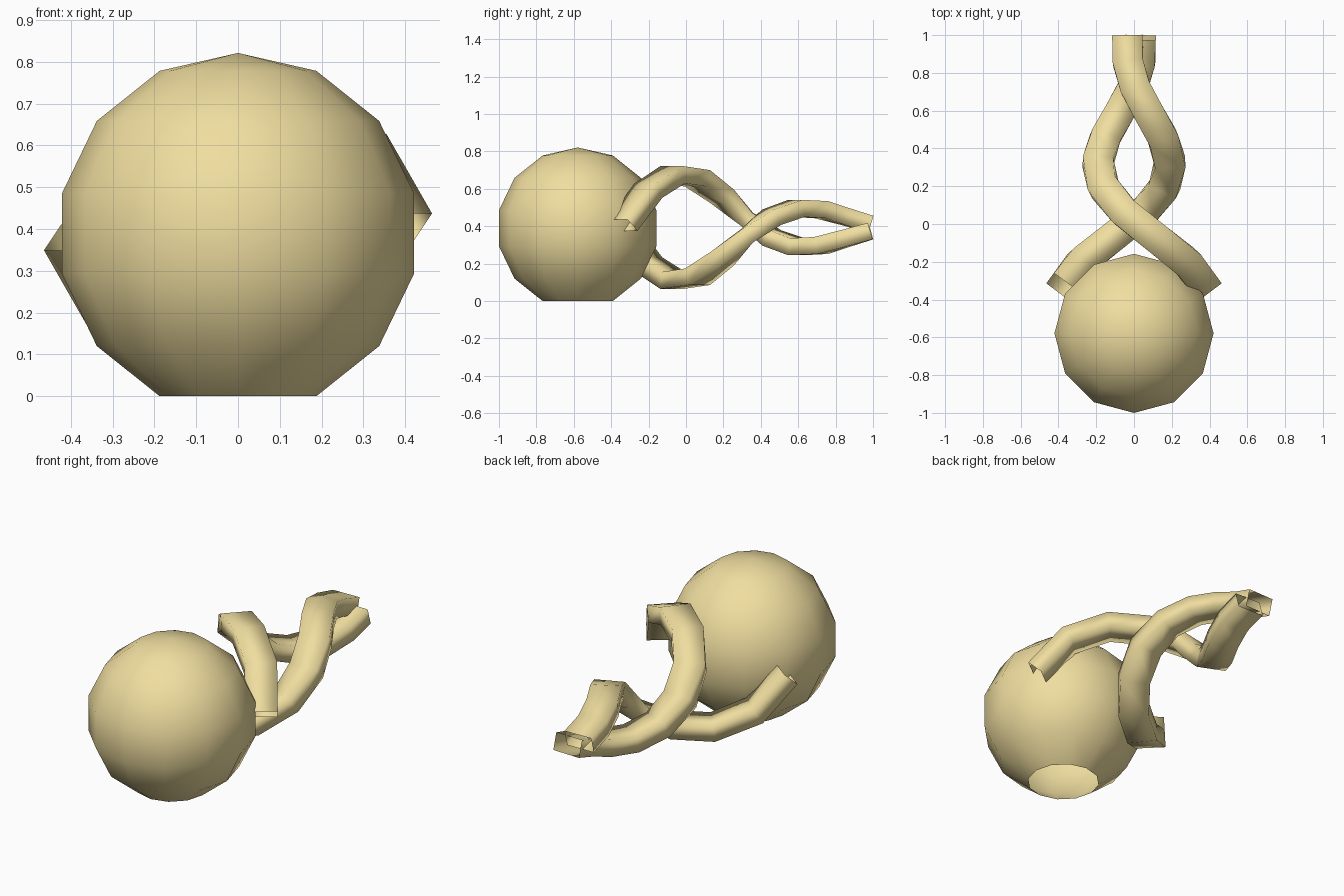
import bpy, bmesh, math
from mathutils import Vector

if "Cube" in bpy.data.objects:
    bpy.data.objects.remove(bpy.data.objects["Cube"])

AXIS_Z = 0.393

def finish(bm, name, angle):
    me = bpy.data.meshes.new(name)
    bm.to_mesh(me)
    bm.free()
    ob = bpy.data.objects.new(name, me)
    bpy.context.collection.objects.link(ob)
    mat = bpy.data.materials.get("straw") or bpy.data.materials.new("straw")
    mat.diffuse_color = (0.87, 0.73, 0.35, 1)
    mat.use_nodes = True
    mat.node_tree.nodes["Principled BSDF"].inputs["Base Color"].default_value = mat.diffuse_color
    me.materials.append(mat)
    bpy.ops.object.select_all(action='DESELECT')
    ob.select_set(True)
    bpy.context.view_layer.objects.active = ob
    bpy.ops.object.shade_smooth_by_angle(angle=math.radians(angle))

# Ball, open where its lowest pole is cut off
bm = bmesh.new()
bmesh.ops.create_uvsphere(bm, u_segments=12, v_segments=7, radius=0.432)
low = min(bm.verts, key=lambda v: v.co.z)
bmesh.ops.delete(bm, geom=[low], context='VERTS')
bottom = min(v.co.z for v in bm.verts)
bmesh.ops.translate(bm, verts=bm.verts[:], vec=(0, -0.579, -bottom))
finish(bm, "ball", 40)

# Twisted strands: open four-sided tubes along a narrowing helix
SEGS = 10
HALF_W, HALF_H = 0.08, 0.046

def centre(t, phase):
    a = math.radians(2 + 330 * t) + phase
    r = 0.04 + 0.34 * (1 - t) ** 1.12
    return Vector((r * math.cos(a), -0.335 + 1.322 * t, AXIS_Z + r * math.sin(a)))

def strand(name, phase):
    pts = [centre(i / SEGS, phase) for i in range(SEGS + 1)]
    bm = bmesh.new()
    rings = []
    for i, p in enumerate(pts):
        tan = (pts[min(i + 1, SEGS)] - pts[max(i - 1, 0)]).normalized()
        side = tan.cross(Vector((0, 0, 1))).normalized()
        up = side.cross(tan)
        rings.append([bm.verts.new(p + side * HALF_W * u + up * HALF_H * v)
                      for u, v in ((1, 1), (-1, 1), (-1, -1), (1, -1))])
    for r0, r1 in zip(rings, rings[1:]):
        for k in range(4):
            n = (k + 1) % 4
            bm.faces.new((r0[k], r0[n], r1[n], r1[k]))
    bmesh.ops.recalc_face_normals(bm, faces=bm.faces[:])
    finish(bm, name, 120)

strand("strand_right", 0)
strand("strand_left", math.pi)
